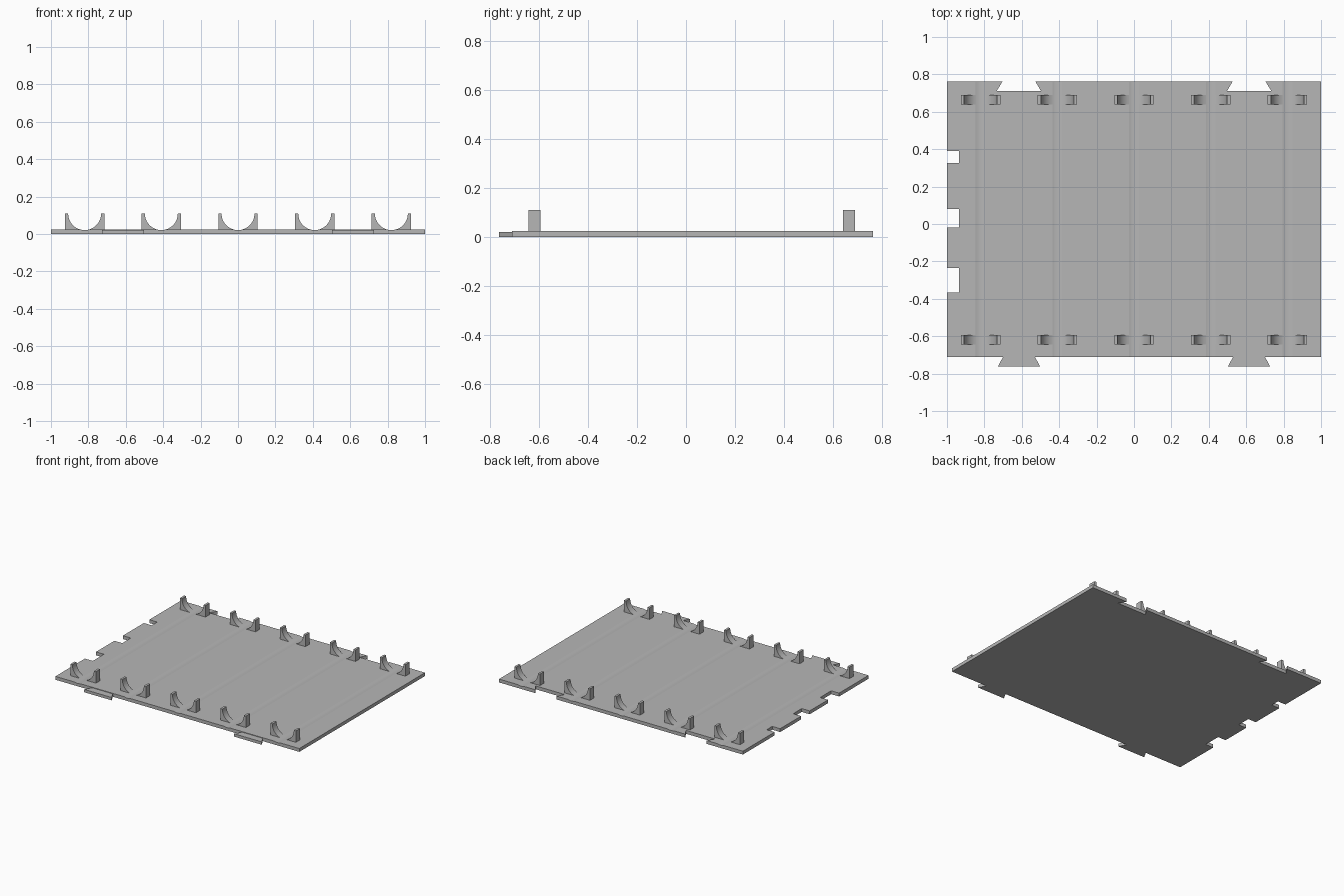
import bpy, bmesh
from math import acos, cos, sin, pi, radians
from mathutils import Matrix, Vector

if "Cube" in bpy.data.objects:
    bpy.data.objects.remove(bpy.data.objects["Cube"])

PLATE_TOP = 0.025
CRADLE_TOP = 0.11
RADIUS = 0.088
AXIS_Z = 0.109
HALF_WIDTH = 0.105
CENTRES = [i * 0.41 for i in range(-2, 3)]

grey = bpy.data.materials.new("plain grey")
grey.use_nodes = True
colour = (0.47, 0.47, 0.47, 1)
grey.diffuse_color = colour
grey.node_tree.nodes["Principled BSDF"].inputs["Base Color"].default_value = colour


def finish(bm, name):
    bmesh.ops.recalc_face_normals(bm, faces=bm.faces)
    mesh = bpy.data.meshes.new(name)
    bm.to_mesh(mesh)
    bm.free()
    mesh.materials.append(grey)
    obj = bpy.data.objects.new(name, mesh)
    bpy.context.collection.objects.link(obj)
    return obj


def prism(name, points, direction):
    """Extrude a closed outline along a direction."""
    bm = bmesh.new()
    face = bm.faces.new([bm.verts.new(p) for p in points])
    new = bmesh.ops.extrude_face_region(bm, geom=[face])["geom"]
    verts = [v for v in new if isinstance(v, bmesh.types.BMVert)]
    bmesh.ops.translate(bm, verts=verts, vec=Vector(direction))
    return finish(bm, name)


def select_only(obj):
    bpy.ops.object.select_all(action='DESELECT')
    obj.select_set(True)
    bpy.context.view_layer.objects.active = obj


# Base plate outline: dovetail sockets at the back, square slots on the right
outline = [(-1, -0.71), (1, -0.71), (1, 0.762)]
for side in (1, -1):
    socket = [(0.703, 0.762), (0.735, 0.71), (0.497, 0.71), (0.527, 0.762)]
    outline += [(side * x, y) for x, y in socket[::side]]
outline.append((-1, 0.762))
for high, low in ((0.39, 0.325), (0.08, -0.02), (-0.235, -0.365)):
    outline += [(-1, high), (-0.935, high), (-0.935, low), (-1, low)]
plate = prism("base_plate", [(x, y, 0) for x, y in outline], (0, 0, PLATE_TOP))

# Shallow grooves running front to back under each cradle line
bm = bmesh.new()
for cx in CENTRES:
    place = Matrix.Translation((cx, 0, AXIS_Z)) @ Matrix.Rotation(pi / 2, 4, 'X')
    bmesh.ops.create_cone(bm, cap_ends=True, segments=64, radius1=RADIUS,
                          radius2=RADIUS, depth=2, matrix=place)
cutter = finish(bm, "groove_cutter")
cutter.hide_render = True
cut = plate.modifiers.new("grooves", 'BOOLEAN')
cut.operation = 'DIFFERENCE'
cut.solver = 'EXACT'
cut.object = cutter
select_only(plate)
bpy.ops.object.modifier_apply(modifier=cut.name)
bpy.data.objects.remove(cutter)

# Dovetail tabs along the front edge
for side, label in ((1, "left"), (-1, "right")):
    tab = [(0.53, -0.71), (0.70, -0.71), (0.728, -0.762), (0.502, -0.762)]
    prism("dovetail_tab_" + label, [(side * x, y, 0) for x, y in tab], (0, 0, 0.021))

# Cradles: two mirrored horns with a round inner face
start = acos((AXIS_Z - PLATE_TOP) / RADIUS)
STEPS = 14
arc = [start + (pi / 2 - start) * i / STEPS for i in range(STEPS + 1)]
horn = [(RADIUS * sin(a), AXIS_Z - RADIUS * cos(a)) for a in arc]
horn += [(RADIUS, CRADLE_TOP), (HALF_WIDTH, CRADLE_TOP), (HALF_WIDTH, PLATE_TOP)]
for row, y in (("front", -0.643), ("back", 0.64)):
    for number, cx in enumerate(CENTRES, 1):
        for side, label in ((1, "left"), (-1, "right")):
            obj = prism(f"{row}_cradle_{number}_{label}",
                        [(cx + side * x, y, z) for x, z in horn], (0, 0.049, 0))
            select_only(obj)
            bpy.ops.object.shade_smooth_by_angle(angle=radians(30))
